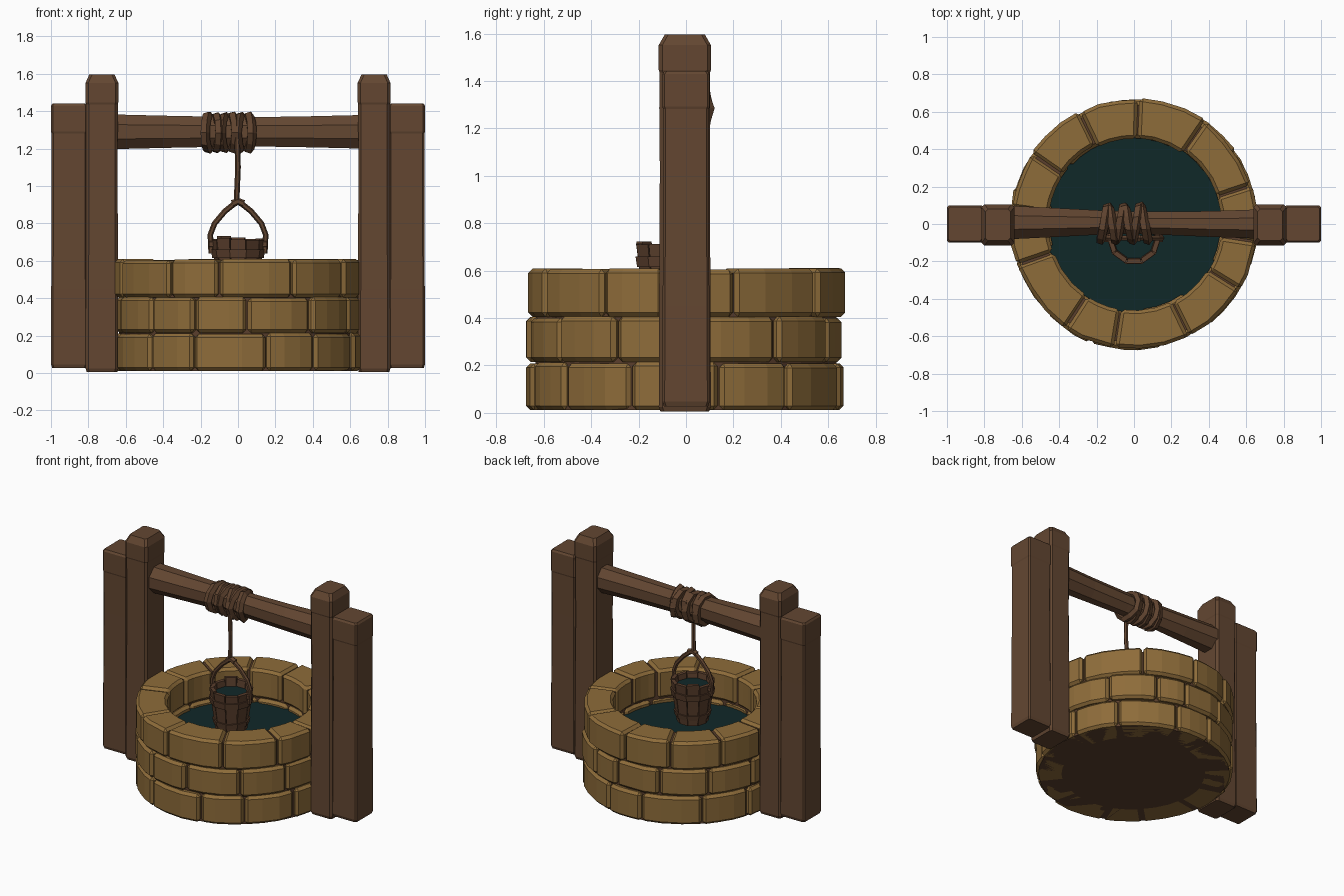
import bpy, bmesh, math, random
from mathutils import Vector, Matrix

if "Cube" in bpy.data.objects:
    bpy.data.objects.remove(bpy.data.objects["Cube"])

random.seed(7)


def material(name, rgb):
    m = bpy.data.materials.new(name)
    m.diffuse_color = (*rgb, 1)
    m.use_nodes = True
    m.node_tree.nodes["Principled BSDF"].inputs["Base Color"].default_value = m.diffuse_color
    return m


STONE = material("ochre_stone", (0.27, 0.15, 0.042))
MORTAR = material("mortar_brown", (0.105, 0.05, 0.026))
WOOD = material("brown_wood", (0.125, 0.062, 0.031))
BUCKET = material("dark_bucket_wood", (0.105, 0.05, 0.026))
ROPE = material("brown_rope", (0.115, 0.056, 0.028))
WATER = material("dark_teal_water", (0.005, 0.021, 0.022))


def finish(name, bm, mat):
    bmesh.ops.recalc_face_normals(bm, faces=bm.faces)
    me = bpy.data.meshes.new(name)
    bm.to_mesh(me)
    bm.free()
    me.materials.append(mat)
    ob = bpy.data.objects.new(name, me)
    bpy.context.collection.objects.link(ob)
    return ob


def loft(bm, rings, closed=False):
    """Skin a list of point loops, capping the ends unless closed."""
    vs = [[bm.verts.new(p) for p in r] for r in rings]
    n = len(vs[0])
    for i in range(len(vs) if closed else len(vs) - 1):
        a, b = vs[i], vs[(i + 1) % len(vs)]
        for j in range(n):
            k = (j + 1) % n
            bm.faces.new((a[j], a[k], b[k], b[j]))
    if not closed:
        bm.faces.new(vs[0][::-1])
        bm.faces.new(vs[-1])


def bevel(bm, width):
    bmesh.ops.bevel(bm, geom=list(bm.edges), offset=width, segments=1, affect='EDGES')


def jitter(v):
    return random.uniform(-v, v)


def circle(r, z, n, cx=0, cy=0, sy=1):
    return [(cx + r * math.cos(2 * math.pi * i / n), cy + sy * r * math.sin(2 * math.pi * i / n), z)
            for i in range(n)]


def disc(name, r, z0, z1, n, mat, cx=0, cy=0):
    bm = bmesh.new()
    loft(bm, [circle(r, z0, n, cx, cy), circle(r, z1, n, cx, cy)])
    return finish(name, bm, mat)


def tube(name, path, r, n, mat, closed=False):
    pts = [Vector(p) for p in path]
    rings = []
    for i, p in enumerate(pts):
        if closed:
            t = pts[(i + 1) % len(pts)] - pts[i - 1]
        else:
            t = pts[min(i + 1, len(pts) - 1)] - pts[max(i - 1, 0)]
        t.normalize()
        u = t.cross(Vector((0, 1, 0)) if abs(t.y) < 0.8 else Vector((1, 0, 0))).normalized()
        if closed:
            u = Vector((1, 0, 0))
        w = t.cross(u)
        rings.append([p + r * (math.cos(2 * math.pi * j / n) * u + math.sin(2 * math.pi * j / n) * w)
                      for j in range(n)])
    bm = bmesh.new()
    loft(bm, rings, closed)
    return finish(name, bm, mat)


# Stone courses: bevelled arc blocks of varied width
def course(name, z0, z1, count, start):
    cuts = [start + (i + jitter(0.2)) * 2 * math.pi / count for i in range(count)]
    cuts.append(cuts[0] + 2 * math.pi)
    allbm = bmesh.new()
    tmp = bpy.data.meshes.new("tmp")
    for a, b in zip(cuts, cuts[1:]):
        bm = bmesh.new()
        ro, ri = 0.66 + jitter(0.008), 0.46 + jitter(0.01)
        top, gap = z1 + jitter(0.004), 0.007
        rings = []
        for s in range(4):
            t = a + gap + (b - a - 2 * gap) * s / 3
            c, d = math.cos(t), math.sin(t) * 1.015
            o = ro + jitter(0.006)
            rings.append([(ri * c, ri * d, z0), (o * c, o * d, z0),
                          (o * c, o * d, top), (ri * c, ri * d, top)])
        loft(bm, rings)
        bmesh.ops.recalc_face_normals(bm, faces=bm.faces)
        sharp = [e for e in bm.edges if e.calc_face_angle(0) > 0.6]
        bmesh.ops.bevel(bm, geom=sharp, offset=0.018, segments=1, affect='EDGES')
        bm.to_mesh(tmp)
        bm.free()
        allbm.from_mesh(tmp)
    bpy.data.meshes.remove(tmp)
    return finish(name, allbm, STONE)


course("stone_course_bottom", 0.012, 0.212, 12, 0.25)
course("stone_course_middle", 0.215, 0.403, 13, 0.05)
course("stone_course_top", 0.405, 0.607, 12, 0.4)

# Mortar core behind the joints, base and water
bm = bmesh.new()
loft(bm, [circle(0.635, 0.02, 36), circle(0.635, 0.59, 36),
          circle(0.48, 0.59, 36), circle(0.48, 0.02, 36)], closed=True)
finish("mortar_core", bm, MORTAR)
disc("well_base", 0.64, 0.012, 0.03, 36, MORTAR)
disc("well_water", 0.475, 0.35, 0.37, 32, WATER)


# Timber: square section with chamfered corners and slightly worn faces
def timber(name, x0, x1, y0, y1, z0, z1, chamfer, cap):
    cx, cy = (x0 + x1) / 2, (y0 + y1) / 2
    levels = [(z0, 0.93), (z0 + 0.02, 1), (0.45, 0.985), (1.0, 0.96), (z1 - 0.16, 0.97),
              (z1 - 0.15, 1), (z1 - cap, 1), (z1, 0.97 - cap * 4.5)]
    rings = []
    for z, s in levels:
        hx, hy = (x1 - x0) / 2 * s, (y1 - y0) / 2 * s
        c = chamfer
        loop = [(hx - c, -hy), (hx, -hy + c), (hx, hy - c), (hx - c, hy),
                (c - hx, hy), (-hx, hy - c), (-hx, c - hy), (c - hx, -hy)]
        rings.append([(cx + x, cy + y, z) for x, y in loop])
    bm = bmesh.new()
    loft(bm, rings)
    return finish(name, bm, WOOD)


for side, s in (("left", -1), ("right", 1)):
    a, b = sorted((s * 0.64, s * 0.815))
    timber(side + "_main_post", a, b, -0.115, 0.105, 0.005, 1.597, 0.015, 0.045)
    a, b = sorted((s * 0.805, s * 1.0))
    timber(side + "_side_post", a, b, -0.1, 0.1, 0.027, 1.442, 0.01, 0.013)

# Crossbeam: eight-sided, narrowing towards the middle
bm = bmesh.new()
rings = []
for x, ry, rz, cy in ((-0.68, 0.092, 0.095, 0.008), (-0.4, 0.078, 0.088, 0.008), (-0.1, 0.062, 0.082, 0.008),
                      (0.1, 0.062, 0.08, 0.005), (0.4, 0.07, 0.085, 0), (0.68, 0.08, 0.092, 0)):
    rings.append([(x, cy + ry * math.cos((i + 0.5) * math.pi / 4) * 1.06,
                   1.29 + rz * math.sin((i + 0.5) * math.pi / 4) * 1.06) for i in range(8)])
loft(bm, rings)
finish("crossbeam", bm, WOOD)

# Rope wound round the beam: slanted coils, some crossing
for i in range(6):
    x, lean = -0.16 + i * 0.043, 0.2 * (-1) ** i
    path = []
    for k in range(10):
        t = 2 * math.pi * k / 10
        r = 0.088 + jitter(0.006)
        path.append((x + lean * 0.09 * math.cos(t), 0.005 + r * math.cos(t), 1.285 + r * math.sin(t)))
    tube("rope_coil_%d" % (i + 1), path, 0.027, 5, ROPE, closed=True)

# Hanging rope, knot and bucket handle
BX, BY = 0.0, -0.075
tube("hanging_rope", [(-0.005, -0.085, 1.28), (0.0, -0.085, 1.1), (-0.008, BY, 0.91)], 0.015, 6, ROPE)
tube("rope_knot", [(BX - 0.03, BY, 0.905), (BX, BY, 0.918), (BX + 0.03, BY, 0.905)], 0.02, 6, ROPE)
arch = ((-0.143, 0.64), (-0.148, 0.74), (-0.125, 0.80), (-0.07, 0.865), (-0.02, 0.905))
for side, s in (("left", -1), ("right", 1)):
    tube(side + "_handle_arm", [(BX - s * x, BY, z) for x, z in arch], 0.015, 6, ROPE)
    tube(side + "_handle_lug", [(BX + s * 0.125, BY, 0.69), (BX + s * 0.155, BY, 0.69)], 0.024, 6, BUCKET)

# Bucket: separate staves with uneven tops, hoops, floor and water
N = 10
bm = bmesh.new()
for i in range(N):
    a, b = (2 * math.pi * (i + e) / N for e in (0.03, 0.97))
    top = 0.722 + jitter(0.014)
    rings = []
    for z, ro in ((0.43, 0.104), (top, 0.142)):
        rings.append([(BX + r * math.cos(t), BY + r * math.sin(t), z)
                      for r, t in ((ro, a), (ro, b), (ro - 0.026, b), (ro - 0.026, a))])
    loft(bm, rings)
finish("bucket_staves", bm, BUCKET)
for name, z0, z1, r in (("bucket_lower_hoop", 0.47, 0.505, 0.116), ("bucket_upper_hoop", 0.615, 0.66, 0.138)):
    bm = bmesh.new()
    loft(bm, [circle(r, z0, N, BX, BY), circle(r + 0.007, z1, N, BX, BY),
              circle(r - 0.016, z1, N, BX, BY), circle(r - 0.02, z0, N, BX, BY)], closed=True)
    finish(name, bm, BUCKET)
disc("bucket_floor", 0.098, 0.435, 0.45, N, BUCKET, BX, BY)
disc("bucket_water", 0.115, 0.66, 0.675, N, WATER, BX, BY)
